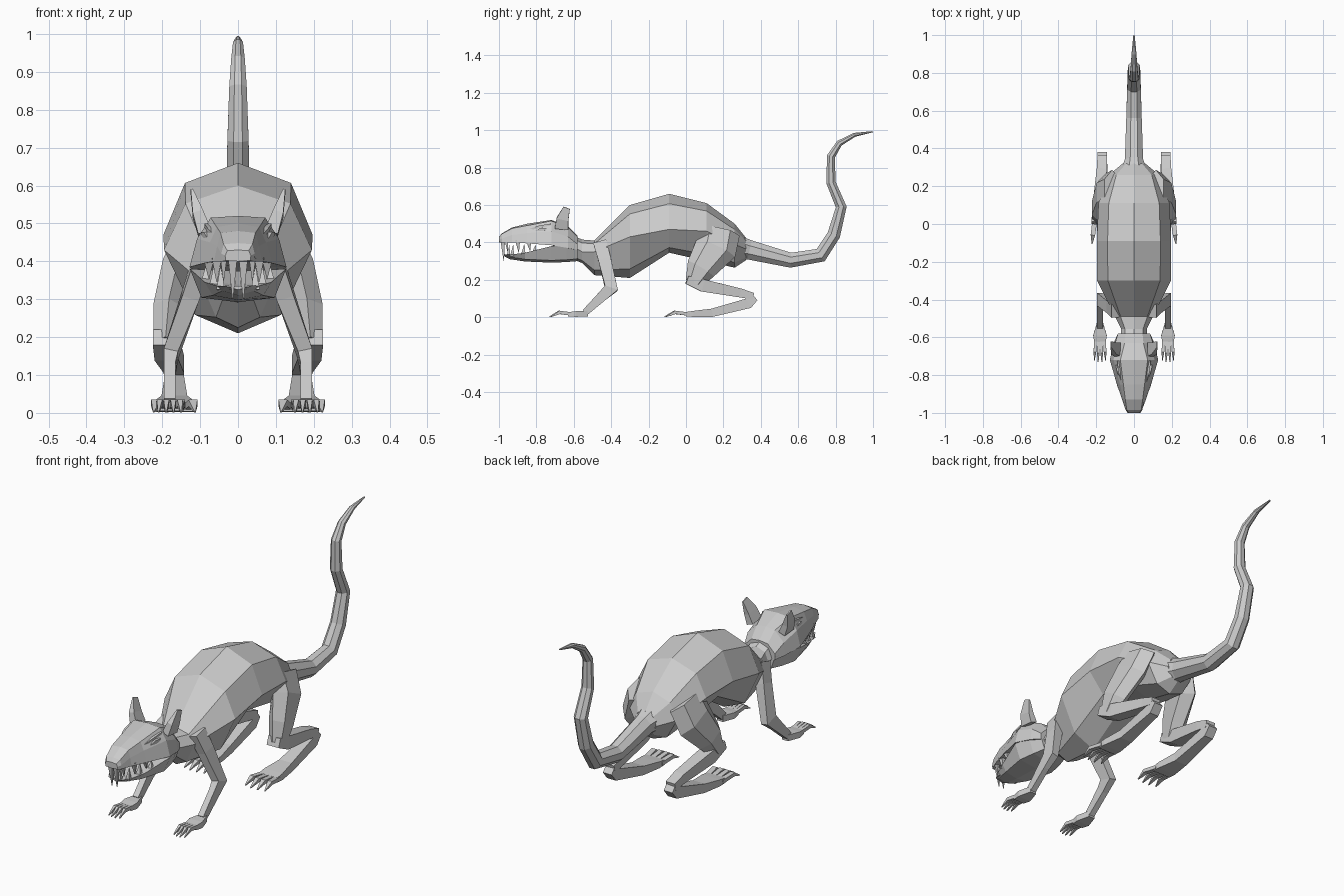
import bpy, bmesh, math
from mathutils import Vector


def part(name, lofts, mirror=False):
    """Make one flat-shaded object from lists of rings; each list is a capped loft."""
    bm = bmesh.new()
    for rings in lofts:
        vs = [[bm.verts.new(p) for p in r] for r in rings]
        n = len(vs[0])
        for a, b in zip(vs, vs[1:]):
            for i in range(n):
                j = (i + 1) % n
                bm.faces.new((a[i], a[j], b[j], b[i]))
        bm.faces.new(vs[0])
        bm.faces.new(vs[-1])
    bmesh.ops.recalc_face_normals(bm, faces=bm.faces[:])
    me = bpy.data.meshes.new(name)
    bm.to_mesh(me)
    bm.free()
    ob = bpy.data.objects.new(name, me)
    bpy.context.collection.objects.link(ob)
    if mirror:
        ob.modifiers.new("Mirror", 'MIRROR')
    return ob


def tube(path, n=4):
    """Rings along a path of (x, y, z, half width, half thickness)."""
    pts = [Vector(p[:3]) for p in path]
    rings = []
    for i, p in enumerate(path):
        t = Vector((0, 0, 0))
        if i > 0:
            t += (pts[i] - pts[i - 1]).normalized()
        if i < len(pts) - 1:
            t += (pts[i + 1] - pts[i]).normalized()
        t.normalize()
        u = (Vector((1, 0, 0)) - t * t.x).normalized()
        v = t.cross(u)
        k = 1 / math.cos(math.pi / n)
        ang = [(a + .5) * 2 * math.pi / n for a in range(n)]
        rings.append([pts[i] + u * p[3] * k * math.cos(a) + v * p[4] * k * math.sin(a)
                      for a in ang])
    return rings


def sym_ring(y, half):
    """Closed ring at y from a half profile (x, z) running top to bottom."""
    pts = [(x, y, z) for x, z in half]
    return pts + [(-x, y, z) for x, z in reversed(half) if x > 0]


# Body: y, half width, top, middle, bottom
body = [(-.61, .07, .44, .38, .31), (-.555, .068, .415, .35, .29), (-.49, .10, .41, .35, .225),
        (-.30, .195, .60, .43, .21), (-.09, .197, .66, .47, .345),
        (.11, .188, .61, .46, .30), (.26, .132, .50, .39, .265), (.32, .06, .425, .365, .305)]
part("body", [[sym_ring(y, [(0, t), (.71 * w, t - .28 * (t - m)), (w, m),
                            (.58 * w, b + .22 * (m - b)), (0, b)])
               for y, w, t, m, b in body]])

# Tail
part("tail", [tube([(0, .27, .375, .07, .065), (0, .34, .36, .048, .052),
                    (0, .56, .305, .041, .040), (0, .72, .332, .036, .039),
                    (0, .79, .44, .034, .035), (0, .83, .59, .031, .029),
                    (0, .775, .72, .028, .025), (0, .775, .86, .023, .022),
                    (0, .82, .93, .018, .017), (0, .90, .975, .013, .011),
                    (0, .998, .992, .004, .003)], 8)])

# Skull with upper jaw: y, half profile
skull = [(-.58, [(0, .435), (.045, .43), (.085, .39), (.085, .36), (0, .36)]),
         (-.63, [(0, .485), (.05, .48), (.10, .43), (.108, .37), (0, .36)]),
         (-.72, [(0, .52), (.072, .515), (.108, .46), (.128, .385), (0, .385)]),
         (-.85, [(0, .50), (.056, .49), (.074, .45), (.09, .395), (0, .405)]),
         (-.93, [(0, .48), (.046, .475), (.055, .44), (.063, .40), (0, .41)]),
         (-.985, [(0, .448), (.038, .445), (.044, .42), (.042, .40), (0, .40)]),
         (-1.0, [(0, .43), (.028, .428), (.034, .415), (.032, .402), (0, .40)])]
part("skull", [[sym_ring(y, h) for y, h in skull]])

# Lower jaw: y, half width, top, bottom
jaw = [(-.58, .085, .375, .30), (-.64, .108, .38, .295), (-.72, .127, .38, .292),
       (-.86, .088, .345, .298), (-.94, .055, .335, .31), (-.97, .036, .335, .325)]
part("lower_jaw", [[sym_ring(y, [(0, t - .006), (w, t), (.76 * w, b + .012), (0, b)])
                    for y, w, t, b in jaw]])

# Teeth: x, y, root z, tip z, radius
teeth = [(.014, -.98, .41, .30, .012), (.038, -.96, .41, .35, .009),
         (.056, -.90, .41, .345, .013), (.077, -.84, .40, .355, .012),
         (.013, -.95, .325, .385, .009), (.046, -.93, .325, .385, .011),
         (.063, -.87, .335, .39, .012), (.085, -.81, .35, .385, .011)]
part("teeth", [tube([(x, y, a, r, r), (x, y + .006, b, .001, .001)])
               for x, y, a, b, r in teeth], True)

# Ears
part("ear", [tube([(.088, -.665, .475, .018, .036), (.106, -.66, .525, .014, .032),
                   (.122, -.638, .585, .003, .018)])], True)

# Eyes under slanted brows
part("eye", [tube([(.073, -.81, .455, .006, .004), (.082, -.775, .467, .009, .011),
                   (.091, -.745, .474, .006, .004)])], True)
part("brow", [tube([(.060, -.84, .467, .005, .004), (.074, -.785, .484, .008, .006),
                    (.084, -.725, .495, .005, .005)])], True)

# Front legs, with paw
part("front_leg", [tube([(.095, -.46, .40, .024, .036), (.125, -.435, .31, .023, .034),
                         (.177, -.40, .155, .019, .036), (.18, -.445, .115, .015, .027),
                         (.18, -.54, .025, .015, .018)]),
                   tube([(.18, -.525, .02, .017, .015), (.18, -.59, .017, .036, .015),
                         (.18, -.63, .016, .03, .011)])], True)

# Hind legs: thigh with pointed front and back edges, shank and long foot
part("hind_leg", [tube([(.115, .18, .46, .045, .095), (.155, .16, .37, .045, .098),
                        (.182, .08, .26, .042, .07), (.191, .04, .18, .032, .04)], 6),
                  tube([(.193, .005, .20, .032, .022), (.188, .09, .17, .032, .033),
                        (.17, .29, .13, .027, .024), (.168, .36, .112, .025, .018)]),
                  tube([(.168, .37, .105, .024, .018), (.168, .335, .075, .025, .028),
                        (.168, .14, .024, .034, .022), (.168, .04, .018, .05, .016),
                        (.168, .0, .016, .05, .012)])], True)


def toes(cx, y, length, gap, r):
    """Four bent, pointed toes."""
    out = []
    for i in (-1.5, -.5, .5, 1.5):
        x, end = cx + i * gap, length * (1 - .08 * (abs(i) - .5))
        out.append(tube([(cx + i * gap * .8, y + .02, .016, r, .009),
                         (x, y - end * .55, .026, r * .9, .009),
                         (x + i * gap * .1, y - end, .003, .002, .002)]))
    return out


part("front_toes", toes(.18, -.62, .11, .018, .008), True)
part("hind_toes", toes(.168, .0, .115, .033, .013), True)
